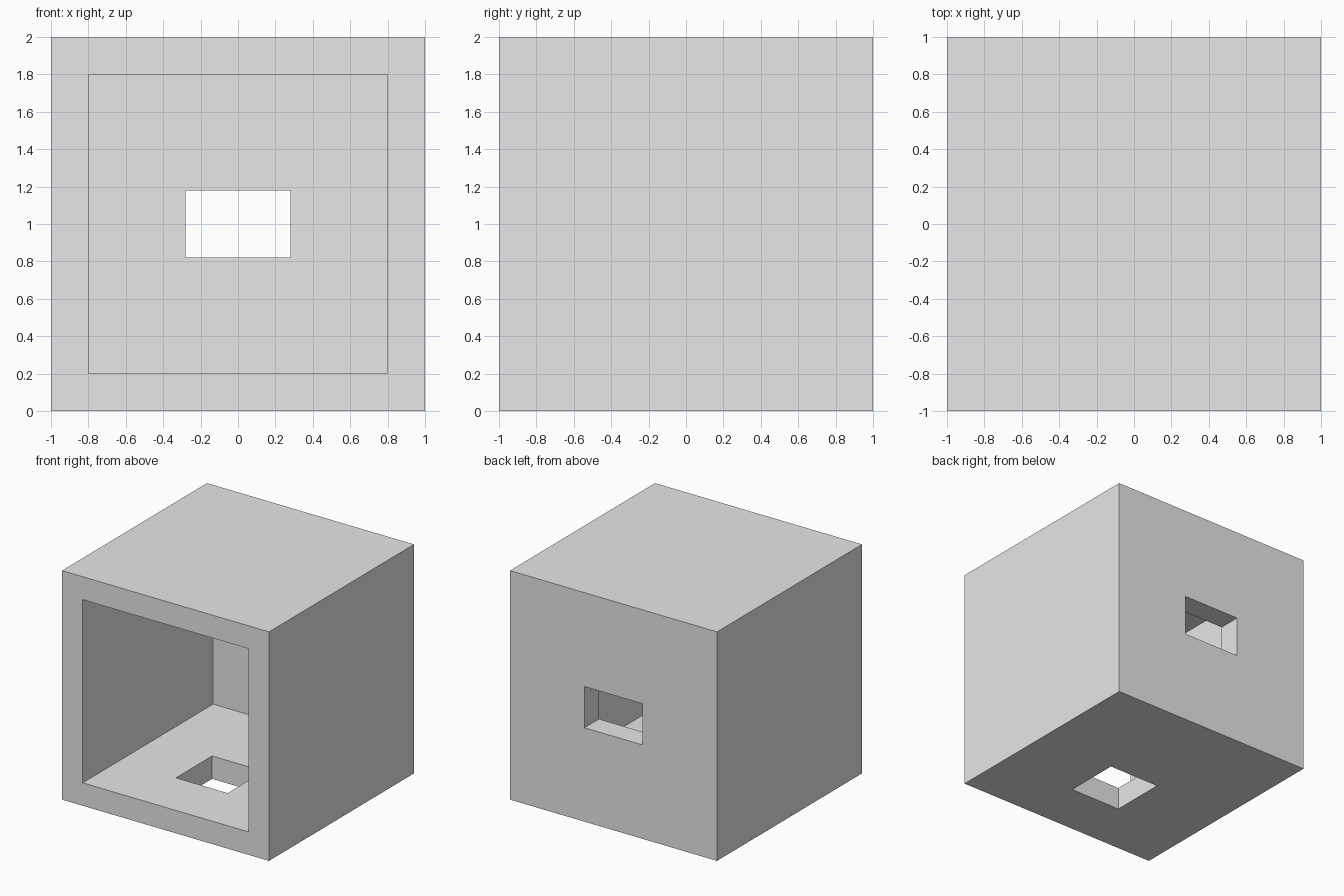
import bpy
import bmesh
from mathutils import Matrix, Vector

default = bpy.data.objects.get("Cube")
if default:
    bpy.data.objects.remove(default, do_unlink=True)

# Plain grey for the whole body
grey = bpy.data.materials.new("light_grey")
grey.use_nodes = True
colour = (0.8, 0.8, 0.8, 1)
grey.diffuse_color = colour
grey.node_tree.nodes["Principled BSDF"].inputs["Base Color"].default_value = colour


def box(name, low, high):
    """Box between two opposite corners."""
    low, high = Vector(low), Vector(high)
    bm = bmesh.new()
    bmesh.ops.create_cube(bm, size=1, matrix=Matrix.Translation((low + high) / 2)
                          @ Matrix.Diagonal((*(high - low), 1)))
    mesh = bpy.data.meshes.new(name)
    bm.to_mesh(mesh)
    bm.free()
    mesh.materials.append(grey)
    obj = bpy.data.objects.new(name, mesh)
    bpy.context.collection.objects.link(obj)
    return obj


def cut(target, cutter):
    """Subtract a hidden cutter from the target."""
    cutter.hide_render = True
    cutter.hide_viewport = True
    cutter.display_type = 'WIRE'
    mod = target.modifiers.new(cutter.name, 'BOOLEAN')
    mod.operation = 'DIFFERENCE'
    mod.solver = 'EXACT'
    mod.object = cutter


# Hollow cube, open at the front
shell = box("box_shell", (-1, -1, 0), (1, 1, 2))
cut(shell, box("cavity_cutter", (-0.8, -1.2, 0.2), (0.8, 0.8, 1.8)))

# Window through the back wall
cut(shell, box("back_window_cutter", (-0.28, 0.6, 0.82), (0.28, 1.2, 1.18)))

# Square hole through the floor
cut(shell, box("floor_hole_cutter", (-0.25, -0.5, -0.2), (0.25, 0, 0.4)))
